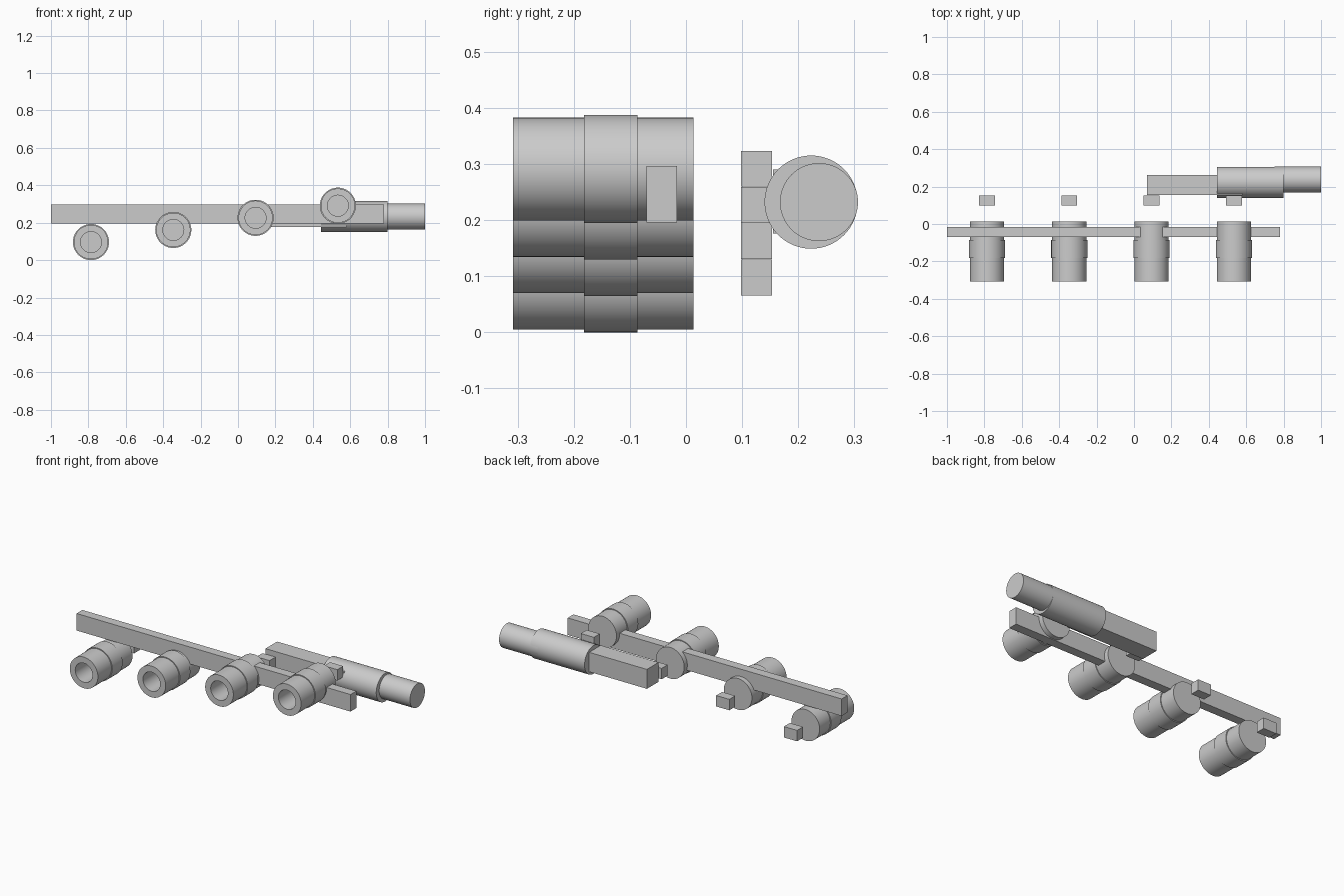
import bpy, bmesh, math
from mathutils import Matrix

if "Cube" in bpy.data.objects:
    bpy.data.objects.remove(bpy.data.objects["Cube"])

grey = bpy.data.materials.new("plain grey")
grey.diffuse_color = (0.6, 0.6, 0.6, 1)
grey.use_nodes = True
grey.node_tree.nodes["Principled BSDF"].inputs["Base Color"].default_value = grey.diffuse_color


def finish(bm, name):
    bmesh.ops.recalc_face_normals(bm, faces=bm.faces)
    mesh = bpy.data.meshes.new(name)
    bm.to_mesh(mesh)
    bm.free()
    mesh.materials.append(grey)
    obj = bpy.data.objects.new(name, mesh)
    bpy.context.collection.objects.link(obj)
    return obj


def box(name, x, y, z):
    """Box from (min, max) ranges."""
    bm = bmesh.new()
    bmesh.ops.create_cube(bm, size=1)
    for v in bm.verts:
        v.co = [lo + (c + 0.5) * (hi - lo) for c, (lo, hi) in zip(v.co, (x, y, z))]
    return finish(bm, name)


def lathe(name, profile, centre, axis, steps=64):
    """Spin (position along axis, radius) points around the x or y axis."""
    bm = bmesh.new()
    verts = [bm.verts.new((r, 0, a)) for a, r in profile]
    edges = [bm.edges.new(pair) for pair in zip(verts, verts[1:])]
    bmesh.ops.spin(bm, geom=verts + edges, cent=(0, 0, 0), axis=(0, 0, 1),
                   angle=2 * math.pi, steps=steps, use_duplicate=False)
    bmesh.ops.remove_doubles(bm, verts=bm.verts, dist=1e-5)
    turn = Matrix.Rotation(math.pi / 2, 4, 'Y') if axis == 'x' else Matrix.Rotation(-math.pi / 2, 4, 'X')
    bm.transform(Matrix.Translation(centre) @ turn)
    obj = finish(bm, name)
    bpy.context.view_layer.objects.active = obj
    obj.select_set(True)
    bpy.ops.object.shade_smooth_by_angle(angle=math.radians(35))
    obj.select_set(False)
    return obj


# Long rail through the row of barrels
box("rail", (-1.0, 0.78), (-0.07, -0.016), (0.196, 0.296))

# Four hollow-fronted barrels with a raised band, each with a small block behind
barrel = [(-0.18, 0), (-0.18, 0.056), (-0.308, 0.056), (-0.308, 0.0915),
          (-0.182, 0.0915), (-0.182, 0.0965), (-0.086, 0.0965),
          (-0.086, 0.0915), (0.013, 0.0915), (0.013, 0)]
for i in range(4):
    x, z = -0.786 + 0.44 * i, 0.0965 + 0.0648 * i
    lathe(f"barrel_{i + 1}", barrel, (x, 0, z), 'y')
    zb = 0.066 + 0.0645 * i
    box(f"block_{i + 1}", (x - 0.0425, x + 0.0425), (0.098, 0.153), (zb, zb + 0.064))

# Rear assembly: square arm, large sleeve and narrower end cylinder
box("rear_arm", (0.07, 0.58), (0.155, 0.263), (0.176, 0.29))
lathe("rear_sleeve", [(0.445, 0), (0.445, 0.083), (0.80, 0.083), (0.80, 0)],
      (0, 0.223, 0.232), 'x')
lathe("rear_end", [(0.75, 0), (0.75, 0.0695), (1.0, 0.0695), (1.0, 0)],
      (0, 0.237, 0.232), 'x')
